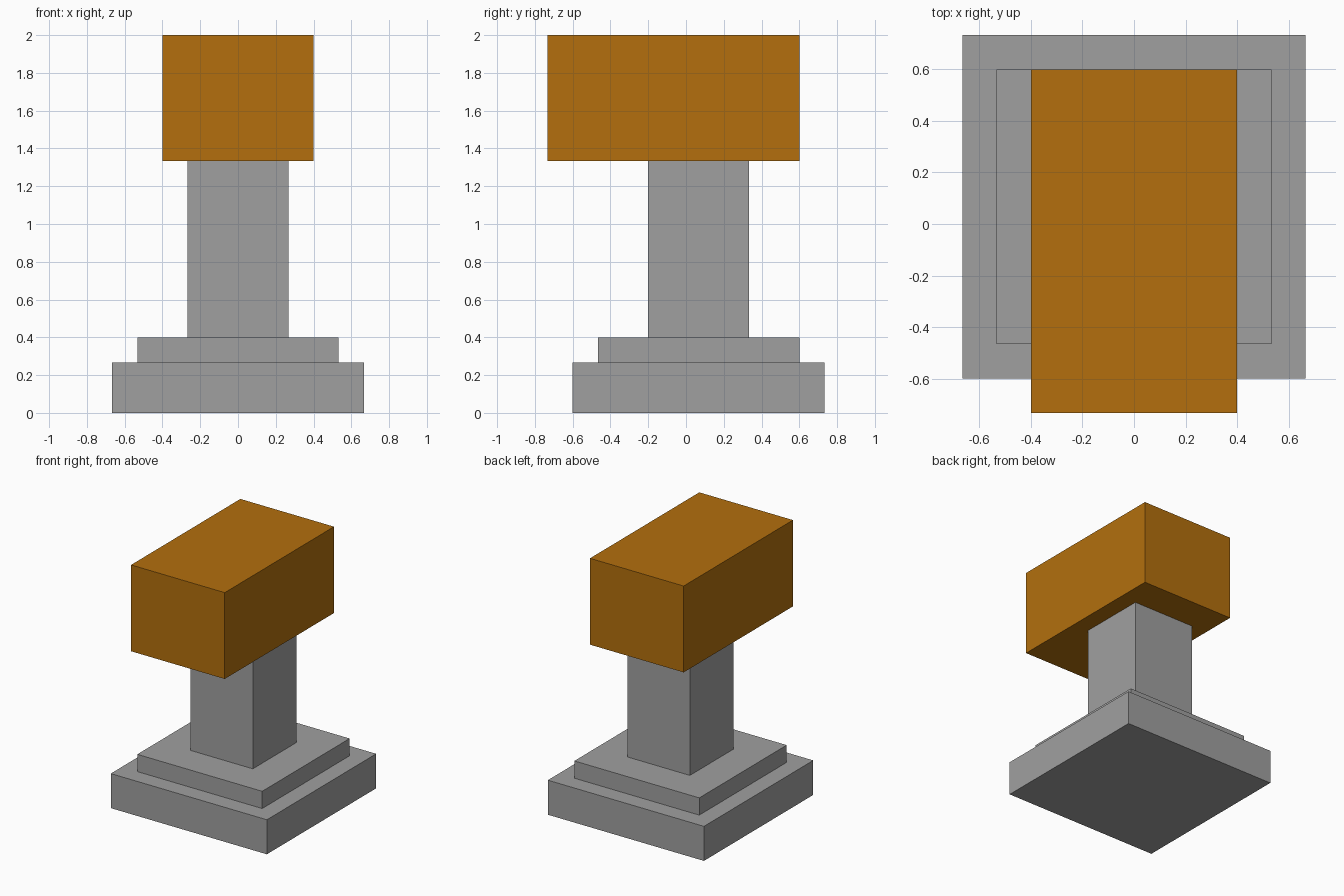
import bpy
import bmesh
from mathutils import Matrix, Vector

if "Cube" in bpy.data.objects:
    bpy.data.objects.remove(bpy.data.objects["Cube"])

U = 1 / 15  # the model sits on a grid of 1/15 unit


def material(name, color):
    mat = bpy.data.materials.new(name)
    mat.diffuse_color = (*color, 1)
    mat.use_nodes = True
    mat.node_tree.nodes["Principled BSDF"].inputs["Base Color"].default_value = mat.diffuse_color
    return mat


def box(name, lo, hi, mat):
    """Box between two corners given in grid units."""
    lo, hi = Vector(lo) * U, Vector(hi) * U
    bm = bmesh.new()
    bmesh.ops.create_cube(bm, size=1, matrix=Matrix.Translation((lo + hi) / 2)
                          @ Matrix.Diagonal((*(hi - lo), 1)))
    mesh = bpy.data.meshes.new(name)
    bm.to_mesh(mesh)
    bm.free()
    mesh.materials.append(mat)
    obj = bpy.data.objects.new(name, mesh)
    bpy.context.collection.objects.link(obj)


grey = material("stone grey", (0.352, 0.352, 0.352))
orange = material("dark orange", (0.451, 0.159, 0.004))

# Stepped foot
box("base", (-10, -9, 0), (10, 11, 4), grey)
box("step", (-8, -7, 4), (8, 9, 6), grey)
# Upright post
box("column", (-4, -3, 6), (4, 5, 20), grey)
# Overhanging block on top
box("head", (-6, -11, 20), (6, 9, 30), orange)
